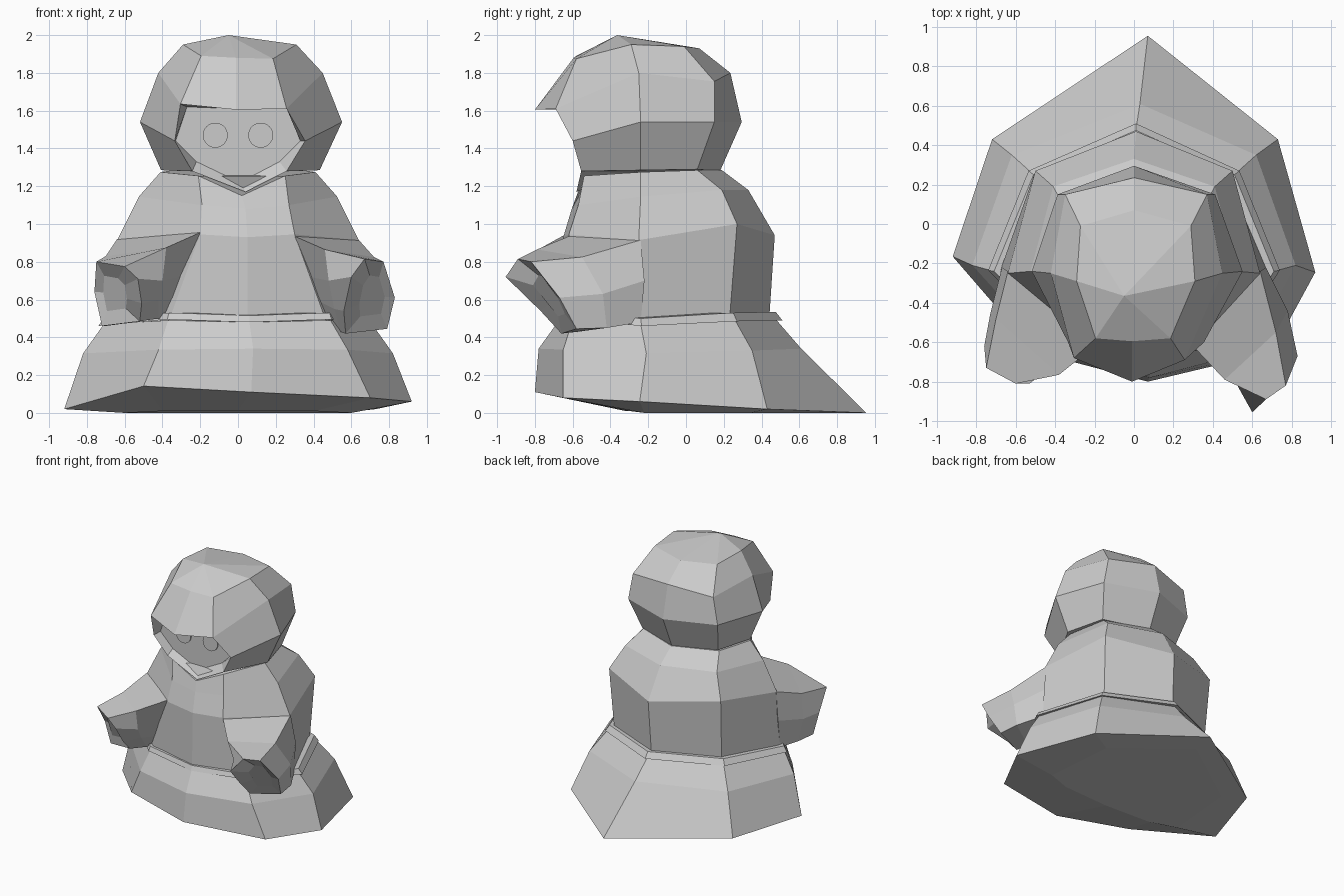
import bpy, bmesh, math
from mathutils import Matrix

grey = bpy.data.materials.new("plain_grey")
grey.diffuse_color = (0.6, 0.6, 0.6, 1)


def finish(name, bm):
    bmesh.ops.remove_doubles(bm, verts=bm.verts, dist=0.0005)
    bmesh.ops.recalc_face_normals(bm, faces=bm.faces)
    mesh = bpy.data.meshes.new(name)
    bm.to_mesh(mesh)
    bm.free()
    mesh.materials.append(grey)
    obj = bpy.data.objects.new(name, mesh)
    bpy.context.collection.objects.link(obj)
    return obj


def full_ring(half, shift=0.0):
    """Mirror back-to-front half ring; shift slides the front points in x."""
    right = [(x + (shift if i > 2 else 0), y, z) for i, (x, y, z) in enumerate(half)]
    left = [(-x + (shift if i > 2 else 0), y, z) for i, (x, y, z) in enumerate(half)]
    return right + left[-2:0:-1]


def loft(name, rings, caps=True):
    bm = bmesh.new()
    loops = [[bm.verts.new(p) for p in r] for r in rings]
    n = len(loops[0])
    for a, b in zip(loops, loops[1:]):
        for i in range(n):
            j = (i + 1) % n
            bm.faces.new((a[i], a[j], b[j], b[i]))
    if caps:
        bm.faces.new(loops[0])
        bm.faces.new(loops[-1])
    return finish(name, bm)


# Flared skirt with a gently rounded underside, uneven hem and trailing back
hem = [(0.07, 0.955, 0), (0.73, 0.43, 0.02), (0.92, -0.245, 0.06), (0.7, -0.65, 0.08), (0.07, -0.8, 0.11),
       (-0.5, -0.65, 0.142), (-0.92, -0.165, 0.02), (-0.72, 0.43, 0.01)]
loft("skirt", [
    full_ring([(0.03, 0.75, 0), (0.55, 0.34, 0), (0.6, -0.22, 0), (0.4, -0.3, 0.01), (0, -0.32, 0.01)]),
    hem,
    full_ring([(0.03, 0.61, 0.34), (0.62, 0.35, 0.33), (0.82, -0.21, 0.315), (0.5, -0.65, 0.335), (0, -0.78, 0.34)], 0.08),
    full_ring([(0.01, 0.48, 0.49), (0.52, 0.26, 0.49), (0.71, -0.24, 0.47), (0.43, -0.6, 0.49), (0, -0.68, 0.48)], 0.06),
])

# Thin belt
loft("belt", [
    full_ring([(0.01, 0.51, 0.49), (0.535, 0.27, 0.485), (0.74, -0.235, 0.46), (0.435, -0.61, 0.495), (0, -0.69, 0.48)], 0.06),
    full_ring([(0.01, 0.475, 0.535), (0.51, 0.25, 0.53), (0.71, -0.24, 0.5), (0.425, -0.6, 0.53), (0, -0.67, 0.515)], 0.06),
])

# Torso rising to the neck
loft("torso", [
    full_ring([(0, 0.44, 0.49), (0.48, 0.23, 0.49), (0.68, -0.24, 0.47), (0.415, -0.58, 0.49), (0, -0.66, 0.48)], 0.05),
    full_ring([(0.01, 0.47, 0.94), (0.5, 0.27, 1.0), (0.64, -0.25, 0.915), (0.25, -0.62, 0.945), (0, -0.65, 0.93)], 0.05),
    full_ring([(0, 0.33, 1.18), (0.41, 0.19, 1.18), (0.525, -0.24, 1.145), (0.23, -0.57, 1.1), (0, -0.605, 1.08)], 0.04),
    full_ring([(0, 0.19, 1.285), (0.34, 0.06, 1.285), (0.41, -0.24, 1.275), (0.23, -0.54, 1.255), (0, -0.565, 1.15)], 0.02),
])


# Hood: open strips from side to side, a peaked brim and a recessed face
def strip(half):
    return [(-x + 0.03 * abs(x), y, z) for x, y, z in half[:0:-1]] + [(x * 1.03, y, z) for x, y, z in half]


bm = bmesh.new()
hood_rows = [
    [(0, 0.18, 1.28), (0.34, 0.06, 1.29), (0.42, -0.24, 1.285), (0.25, -0.555, 1.28)],
    [(0, 0.295, 1.54), (0.4, 0.15, 1.54), (0.535, -0.24, 1.54), (0.345, -0.6, 1.44)],
    [(0, 0.235, 1.8), (0.36, 0.15, 1.755), (0.435, -0.25, 1.8), (0.25, -0.69, 1.61)],
    [(0, 0.07, 1.93), (0.28, -0.01, 1.94), (0.3, -0.29, 1.95), (0.18, -0.58, 1.875)],
]
rows = [[bm.verts.new(p) for p in strip(r)] for r in hood_rows]
rows[2][0].co = (-0.305, -0.68, 1.635)
rows[3][0].co = (-0.195, -0.58, 1.89)
for a, b in zip(rows, rows[1:]):
    for i in range(6):
        bm.faces.new((a[i], a[i + 1], b[i + 1], b[i]))
crown = bm.verts.new((-0.05, -0.365, 2.0))
brow = bm.verts.new((-0.01, -0.595, 1.88))
top = rows[3] + [brow]
for i in range(8):
    bm.faces.new((top[i], top[(i + 1) % 8], crown))
brim = bm.verts.new((-0.01, -0.8, 1.605))
bm.faces.new((rows[3][6], brow, brim, rows[2][6]))
bm.faces.new((brow, rows[3][0], rows[2][0], brim))
chin = bm.verts.new((0.04, -0.58, 1.17))
under = bm.verts.new((0.0, -0.3, 1.27))
loop = rows[0] + [chin]
for i in range(8):
    bm.faces.new((loop[i], loop[(i + 1) % 8], under))
rim = [brim] + [rows[k][6] for k in (2, 1, 0)] + [chin] + [rows[k][0] for k in (0, 1, 2)]
face_half = [(0, -0.52, 1.61), (0.27, -0.52, 1.62), (0.33, -0.52, 1.44), (0.22, -0.52, 1.33), (0.01, -0.52, 1.22)]
face = [bm.verts.new(p) for p in full_ring(face_half)]
for i in range(8):
    j = (i + 1) % 8
    bm.faces.new((rim[i], rim[j], face[j], face[i]))
bm.faces.new(face)
finish("hood", bm)

# Flat round eyes
for side, x in (("left", -0.12), ("right", 0.12)):
    bm = bmesh.new()
    bmesh.ops.create_cone(bm, cap_ends=True, segments=32, radius1=0.066, radius2=0.066, depth=0.009,
                          matrix=Matrix.Translation((x, -0.524, 1.47)) @ Matrix.Rotation(math.pi / 2, 4, 'X'))
    finish(side + "_eye", bm)


# Wide sleeves with a shallow hollow cuff
def sleeve(name, sx, root, elbow, cuff):
    n = len(cuff)
    c = [sum(p[k] for p in cuff) / n for k in range(3)]
    inner = [(c[0] + (p[0] - c[0]) * 0.5 + 0.02, c[1] + (p[1] - c[1]) * 0.45 + 0.04, c[2] + (p[2] - c[2]) * 0.55) for p in cuff]
    loft(name, [[(sx * x, y, z) for x, y, z in r] for r in (root, elbow, cuff, inner)])


sleeve("right_sleeve", 1,
       [(0.3, -0.62, 0.935), (0.64, -0.24, 0.915), (0.67, -0.22, 0.7), (0.675, -0.24, 0.48),
        (0.44, -0.5, 0.5), (0.41, -0.54, 0.6), (0.38, -0.57, 0.72)],
       [(0.46, -0.79, 0.865), (0.72, -0.55, 0.825), (0.78, -0.44, 0.63), (0.77, -0.42, 0.45),
        (0.54, -0.57, 0.43), (0.51, -0.66, 0.55), (0.48, -0.74, 0.7)],
       [(0.67, -0.89, 0.815), (0.77, -0.82, 0.8), (0.83, -0.67, 0.61), (0.79, -0.58, 0.445),
        (0.57, -0.66, 0.42), (0.56, -0.77, 0.54), (0.6, -0.955, 0.72)])
sleeve("left_sleeve", -1,
       [(0.2, -0.62, 0.955), (0.64, -0.24, 0.92), (0.67, -0.22, 0.7), (0.675, -0.24, 0.48),
        (0.37, -0.52, 0.5), (0.34, -0.55, 0.6), (0.3, -0.57, 0.72)],
       [(0.38, -0.765, 0.875), (0.7, -0.48, 0.83), (0.73, -0.46, 0.64), (0.7, -0.44, 0.46),
        (0.42, -0.57, 0.5), (0.42, -0.64, 0.6), (0.4, -0.71, 0.7)],
       [(0.6, -0.81, 0.775), (0.75, -0.73, 0.8), (0.76, -0.62, 0.64), (0.72, -0.6, 0.46),
        (0.52, -0.64, 0.485), (0.51, -0.74, 0.58), (0.53, -0.81, 0.71)])
